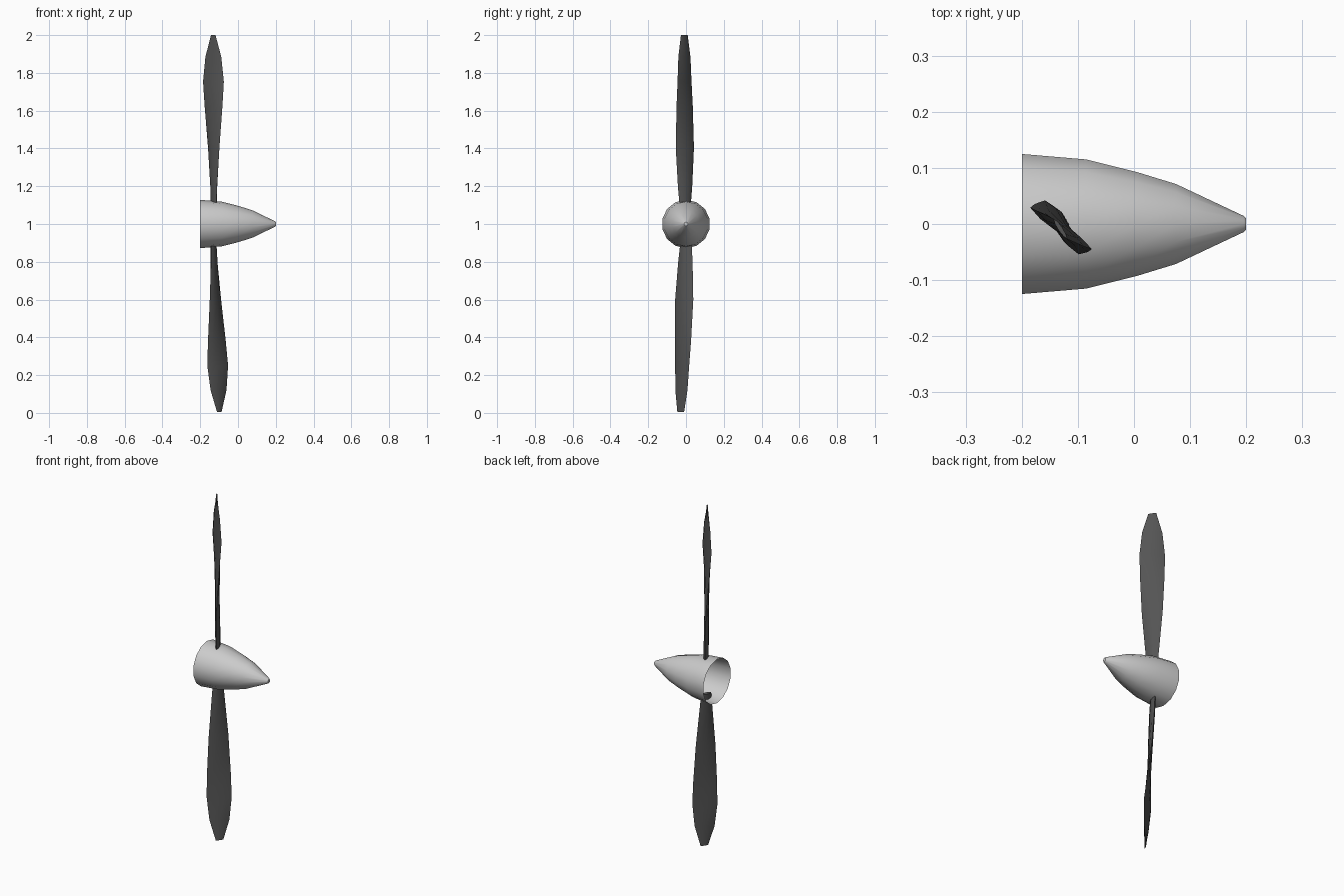
import bpy, bmesh, math
from mathutils import Vector

if "Cube" in bpy.data.objects:
    bpy.data.objects.remove(bpy.data.objects["Cube"])


def make_object(name, bm, color=None):
    bmesh.ops.recalc_face_normals(bm, faces=bm.faces[:])
    mesh = bpy.data.meshes.new(name)
    bm.to_mesh(mesh)
    bm.free()
    obj = bpy.data.objects.new(name, mesh)
    bpy.context.collection.objects.link(obj)
    if color:
        mat = bpy.data.materials.new(name + "_paint")
        mat.diffuse_color = color
        mat.use_nodes = True
        mat.node_tree.nodes["Principled BSDF"].inputs["Base Color"].default_value = mat.diffuse_color
        mesh.materials.append(mat)
    bpy.ops.object.select_all(action='DESELECT')
    obj.select_set(True)
    bpy.context.view_layer.objects.active = obj
    bpy.ops.object.shade_smooth_by_angle(angle=math.radians(30))
    return obj


def skin(bm, rings):
    for a, b in zip(rings, rings[1:]):
        n = len(a)
        for i in range(n):
            bm.faces.new((a[i], a[(i + 1) % n], b[(i + 1) % n], b[i]))


# Spinner: hollow bullet turned around the x axis, open at the back
SIDES = 14
profile = [(-0.2, 0.128), (-0.085, 0.118), (0.005, 0.095),
           (0.075, 0.073), (0.195, 0.015), (0.2, 0.010)]
bm = bmesh.new()
rings = []
for x, r in profile:
    rings.append([bm.verts.new((x, r * math.sin(math.tau * i / SIDES),
                                1 + r * math.cos(math.tau * i / SIDES)))
                  for i in range(SIDES)])
skin(bm, rings)
bm.faces.new(rings[-1])
make_object("spinner", bm)

# Blade stations: radius, half chord in x, half chord in y, thickness
stations = [(0.09, 0.012, 0.029, 0.024), (0.2, 0.017, 0.038, 0.024),
            (0.4, 0.030, 0.048, 0.023), (0.62, 0.047, 0.043, 0.020),
            (0.75, 0.055, 0.037, 0.017), (0.88, 0.042, 0.032, 0.013),
            (0.995, 0.012, 0.018, 0.008)]
# Lens section: position along chord, fraction of thickness
lens = [(-1, 0), (-0.6, 0.4), (0, 0.5), (0.6, 0.35),
        (1, 0), (0.6, -0.35), (0, -0.5), (-0.6, -0.4)]


def blade(name, side, root, tip):
    """side is +1 up or -1 down; root and tip are (x, y) of the blade axis."""
    bm = bmesh.new()
    rings = []
    for r, hx, hy, t in stations:
        c = Vector(root).lerp(Vector(tip), r)
        chord = Vector((hx, -side * hy))
        normal = Vector((-chord.y, chord.x)).normalized()
        ring = []
        for u, v in lens:
            p = c + chord * u + normal * (v * t)
            z = 1 + side * r * (1.005 if side > 0 else 1.0)
            ring.append(bm.verts.new((p.x, p.y, z)))
        rings.append(ring)
    skin(bm, rings)
    bm.faces.new(rings[0])
    bm.faces.new(rings[-1])
    make_object(name, bm, (0.09, 0.09, 0.09, 1))


blade("upper_blade", 1, (-0.127, -0.004), (-0.131, -0.009))
blade("lower_blade", -1, (-0.133, 0.003), (-0.099, -0.028))
